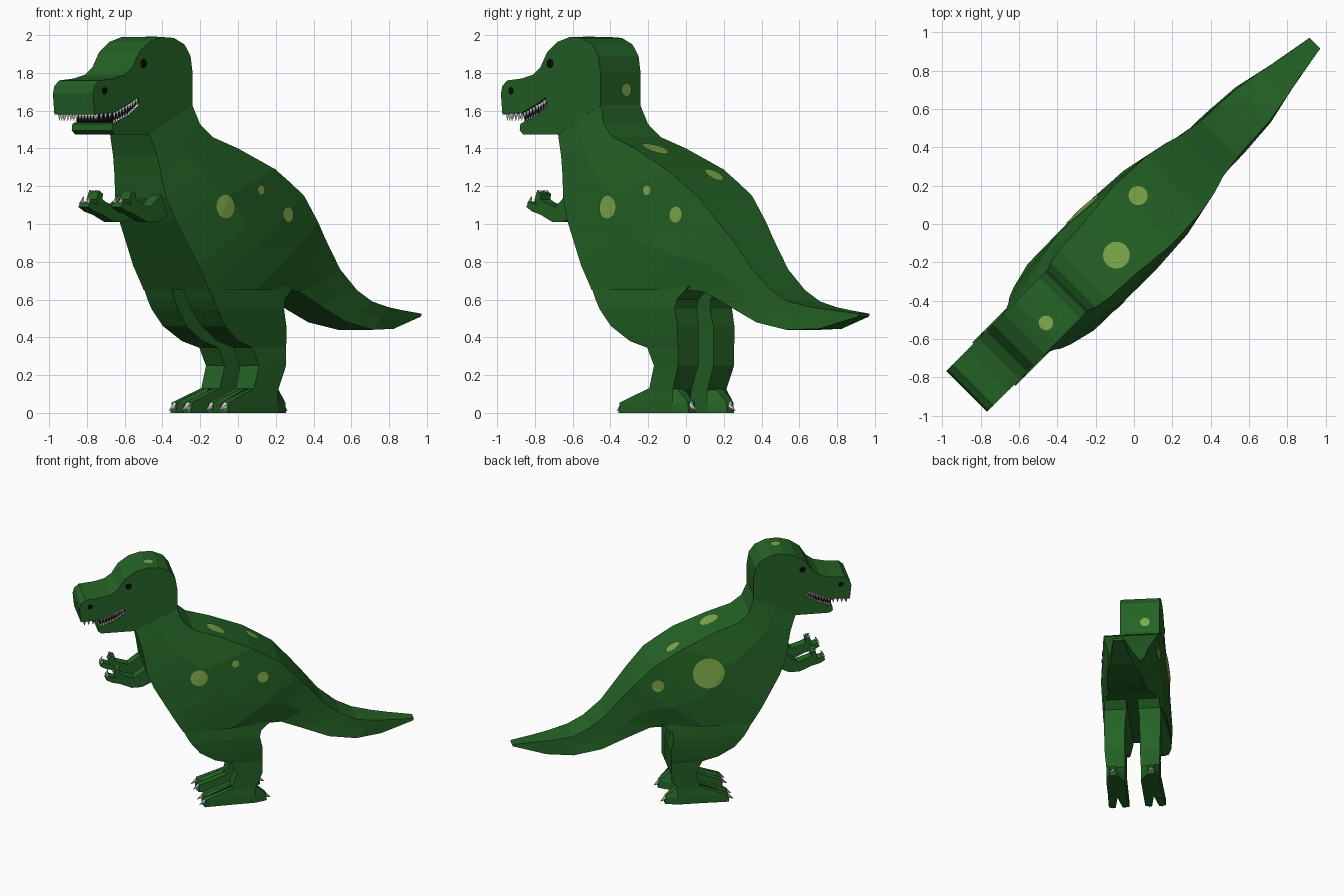
import bpy, bmesh, math
from mathutils import Vector
from mathutils.bvhtree import BVHTree

if "Cube" in bpy.data.objects:
    bpy.data.objects.remove(bpy.data.objects["Cube"])

S = math.sqrt(0.5)


def P(u, v, z):
    """u runs from snout to tail, v to the animal's left; turned 45 degrees."""
    return Vector(((u + v) * S, (u - v) * S, z))


def material(name, rgb):
    m = bpy.data.materials.new(name)
    m.diffuse_color = (*rgb, 1)
    m.use_nodes = True
    m.node_tree.nodes["Principled BSDF"].inputs["Base Color"].default_value = m.diffuse_color
    return m


GREEN = material("dark green", (0.018, 0.125, 0.019))
SPOT = material("light green", (0.21, 0.40, 0.07))
BLACK = material("black", (0.003, 0.003, 0.003))
WHITE = material("tooth white", (0.62, 0.62, 0.60))


def finish(name, bm, mat, solid=True):
    if solid:
        bmesh.ops.recalc_face_normals(bm, faces=bm.faces)
    me = bpy.data.meshes.new(name)
    bm.to_mesh(me)
    me.materials.append(mat)
    ob = bpy.data.objects.new(name, me)
    bpy.context.collection.objects.link(ob)
    return bm


def loft(bm, rings):
    """Join rings of equal length with quads and close both ends."""
    vs = [[bm.verts.new(p) for p in r] for r in rings]
    n = len(vs[0])
    for a, b in zip(vs, vs[1:]):
        for i in range(n):
            j = (i + 1) % n
            bm.faces.new((a[i], a[j], b[j], b[i]))
    bm.faces.new(vs[0])
    bm.faces.new(vs[-1][::-1])


def prism(bm, outline, v0, v1):
    loft(bm, [[P(u, v, z) for u, z in outline] for v in (v0, v1)])


def spike(bm, base, tip, r, n=4):
    """Small cone from base to tip."""
    d = (tip - base).normalized()
    a = d.orthogonal().normalized()
    b = d.cross(a)
    ring = [bm.verts.new(base + r * (a * math.cos(t) + b * math.sin(t)))
            for t in (2 * math.pi * i / n for i in range(n))]
    top = bm.verts.new(tip)
    for i in range(n):
        bm.faces.new((ring[i], ring[(i + 1) % n], top))
    bm.faces.new(ring[::-1])


# Body and tail: back point (u, z, w), front or lower point (u, z, w), middle w
SECTIONS = [
    (-.49, 1.63, .148, -.81, 1.475, .148, .15),
    (-.45, 1.53, .165, -.77, 1.36, .165, .175),
    (-.37, 1.46, .18, -.75, 1.26, .175, .195),
    (-.19, 1.40, .19, -.73, 1.14, .19, .22),
    (.064, 1.29, .215, -.68, 1.02, .21, .245),
    (.18, 1.22, .21, -.54, .78, .245, .25),
    (.29, 1.15, .205, -.46, .65, .245, .25),
    (.42, 1.01, .18, -.10, .65, .24, .235),
    (.50, .92, .155, .20, .65, .19, .185),
    (.63, .76, .135, .30, .64, .165, .155),
    (.764, .65, .127, .46, .57, .15, .14),
    (.884, .59, .12, .67, .48, .145, .132),
    (1.03, .56, .095, .88, .44, .13, .112),
    (1.15, .545, .07, 1.08, .445, .085, .078),
    (1.335, .525, .04, 1.33, .51, .04, .04)]
rings = []
for bu, bz, bw, fu, fz, fw, mw in SECTIONS:
    half = [(bu, bw, bz), ((bu + fu) / 2, mw, (bz + fz) / 2), (fu, fw, fz)]
    rings.append([P(*h) for h in half] + [P(u, -v, z) for u, v, z in half[::-1]])
body = bmesh.new()
loft(body, rings)
finish("body_and_tail", body, GREEN)

# Head with open mouth
UPPER = [(-1.225, 1.58), (-1.08, 1.59), (-.98, 1.63), (-.90, 1.67)]
LOWER = [(-.885, 1.63), (-.97, 1.575), (-1.09, 1.53)]
HEAD = [(-.49, 1.63), (-.49, 1.8), (-.505, 1.89), (-.55, 1.95), (-.63, 1.985),
        (-.72, 1.99), (-.81, 1.965), (-.89, 1.91), (-.94, 1.83), (-.995, 1.79),
        (-1.08, 1.77), (-1.19, 1.76), (-1.225, 1.73), (-1.236, 1.69)] \
    + UPPER + LOWER + [(-1.095, 1.495), (-1.07, 1.475), (-.81, 1.475)]
head = bmesh.new()
prism(head, HEAD, -.15, .15)
finish("head", head, GREEN)

# Dark mouth interior
bm = bmesh.new()
prism(bm, [(-1.10, 1.60), (-.98, 1.64), (-.88, 1.69), (-.87, 1.62), (-.97, 1.565),
           (-1.07, 1.53)], -.13, .13)
finish("mouth_interior", bm, BLACK)

# Teeth along both lips
bm = bmesh.new()


def along(line, t):
    k = min(int(t * (len(line) - 1)), len(line) - 2)
    f = t * (len(line) - 1) - k
    return [a + (b - a) * f for a, b in zip(line[k], line[k + 1])]


for line, h in ((UPPER, -.036), (LOWER[::-1], .03)):
    for i in range(13):
        u, z = along(line, .03 + .9 * i / 12)
        for v in (-.14, .14):
            spike(bm, P(u + .015, v, z - h * .1), P(u + .015, v, z + h), .013)
    for i in range(12):
        v = -.125 + .25 * i / 11
        u, z = line[0]
        spike(bm, P(u + .03, v, z - h * .1), P(u + .03, v, z + h), .014)
finish("teeth", bm, WHITE)

# Legs: z, front u, back u, outer front, outer back, inner
LEG = [(.67, -.465, .22, .245, .20, .04), (.60, -.43, .14, .247, .21, .045),
       (.55, -.40, .13, .247, .215, .05), (.46, -.33, .15, .233, .212, .055),
       (.38, -.21, .15, .21, .212, .057), (.345, -.09, .15, .20, .21, .057),
       (.25, -.042, .15, .198, .21, .057), (.12, -.08, .10, .198, .20, .06)]
FOOT = [(.19, .12), (.19, .17), (.10, .20), (-.08, .205), (-.29, .215), (-.30, .165),
        (-.15, .137), (-.30, .11), (-.29, .06), (-.08, .06), (.10, .06)]
# Arm outline with two curled fingers
ARM = [(-.66, 1.20), (-.74, 1.15), (-.82, 1.09), (-.90, 1.115), (-.93, 1.13),
       (-.925, 1.16), (-.955, 1.175), (-.975, 1.13), (-.96, 1.10), (-1.02, 1.12),
       (-1.035, 1.09), (-.99, 1.065), (-.93, 1.05), (-.84, 1.01), (-.76, 1.01), (-.62, 1.08)]
claws = bmesh.new()
for s, side in ((1, "left"), (-1, "right")):
    bm = bmesh.new()
    loft(bm, [[P(f, s * i, z), P(f, s * wf, z), P(b, s * wb, z), P(b, s * i, z)]
              for z, f, b, wf, wb, i in LEG])
    finish(side + "_leg", bm, GREEN)

    bm = bmesh.new()
    ankle = [P(max(-.08, min(.10, u)), s * max(.06, min(.198, v)), .13) for u, v in FOOT]
    loft(bm, [[P(u, s * v, 0) for u, v in FOOT],
              [P(u * .97, s * v, .055) for u, v in FOOT], ankle])
    finish(side + "_foot", bm, GREEN)

    bm = bmesh.new()
    prism(bm, ARM, s * .085, s * .16)
    finish(side + "_arm", bm, GREEN)

    # Toe claws front and back, then finger claws
    for u, v, d in ((-.28, .09, -1), (-.28, .188, -1), (.175, .145, 1)):
        knuckle = P(u + d * .025, s * v, .043)
        spike(claws, P(u, s * v, .03), knuckle, .025, 6)
        spike(claws, P(u, s * v, .042), P(u + d * .05, s * v, .01), .02, 6)
    for u, z, du, dz in ((-.94, 1.165, -.03, .015), (-1.025, 1.11, .015, .04)):
        for v in (.10, .145):
            spike(claws, P(u, s * v, z), P(u + du, s * v, z + dz), .013, 5)
finish("claws", claws, WHITE)


# Thin discs laid on the surface
def disc(bm, surface, centre, axis, r, n=24):
    tree = BVHTree.FromBMesh(surface)
    a = axis.orthogonal().normalized()
    b = axis.cross(a)

    def hit(q):
        p, nor, _, _ = tree.ray_cast(q + axis, -axis)
        return None if p is None else bm.verts.new(p + axis * .006)

    rows = [[hit(centre + r * k / 4 * (a * math.cos(t) + b * math.sin(t)))
             for t in (2 * math.pi * i / n for i in range(n))] for k in range(1, 5)]
    mid = hit(centre)
    for i in range(n):
        j = (i + 1) % n
        quads = [(mid, rows[0][i], rows[0][j])]
        quads += [(p[i], q[i], q[j], p[j]) for p, q in zip(rows, rows[1:])]
        for q in quads:
            if all(q):
                bm.faces.new(q)


LEFT, RIGHT = P(0, 1, 0), P(0, -1, 0)
BACK, UP = P(1, 0, 0), Vector((0, 0, 1))
bm = bmesh.new()
for surface, centre, axis, r in (
        (body, P(-.34, 0, 1.09), LEFT, .065), (body, P(-.06, 0, 1.18), LEFT, .028),
        (body, P(.15, 0, 1.05), LEFT, .042), (body, P(-.13, 0, 1.09), RIGHT, .12),
        (body, P(.25, 0, 1.0), RIGHT, .047), (body, P(-.18, .05, 1.2), UP, .07),
        (body, P(.12, -.09, 1.1), UP, .05), (head, P(-.69, .04, 1.8), UP, .038),
        (head, P(-.6, -.04, 1.71), BACK, .036)):
    disc(bm, surface, centre, axis, r)
finish("skin_spots", bm, SPOT, False)

# Eyes and nostrils
for name, u, z, r in (("eyes", -.862, 1.85, .025), ("nostrils", -1.155, 1.705, .02)):
    bm = bmesh.new()
    for axis in (LEFT, RIGHT):
        disc(bm, head, P(u, 0, z), axis, r, 14)
    finish(name, bm, BLACK, False)
